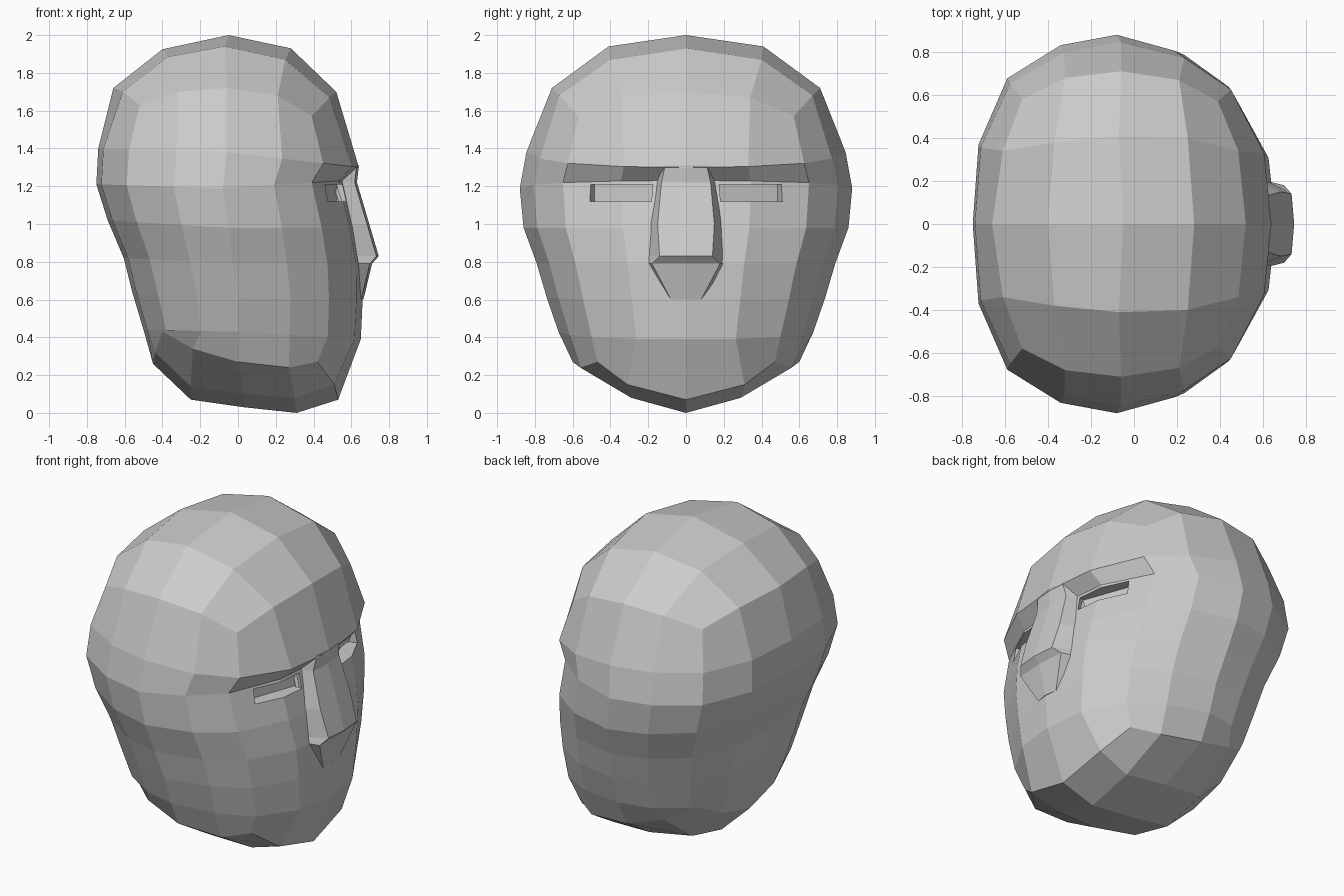
import bpy, bmesh
from math import radians
from mathutils import Matrix

if "Cube" in bpy.data.objects:
    bpy.data.objects.remove(bpy.data.objects["Cube"])


def make_object(name, bm):
    bmesh.ops.recalc_face_normals(bm, faces=bm.faces[:])
    me = bpy.data.meshes.new(name)
    bm.to_mesh(me)
    bm.free()
    ob = bpy.data.objects.new(name, me)
    bpy.context.collection.objects.link(ob)
    return ob


# Half ring, from back centre round the side to front centre (cube-sphere grid keys)
KEYS = [(-2, 0), (-2, 1), (-2, 2), (-1, 2), (0, 2), (1, 2), (2, 2), (2, 1), (2, 0)]
SECTION = [(-1, 0), (-.96, .42), (-.76, .77), (-.39, .945), (0, 1),
           (.42, .915), (.73, .74), (.95, .39), (1, 0)]

# Rings: centre x, front x, front z, half width, side z, back x, back z
RINGS = [(-.06, .64, 1.30, .845, 1.38, -.74, 1.40),
         (-.08, .565, 1.23, .88, 1.19, -.75, 1.21),
         (-.05, .625, .98, .86, .98, -.69, 1.02),
         (-.03, .66, .79, .79, .79, -.605, .82),
         (0, .66, .60, .737, .61, -.56, .64),
         (0, .65, .39, .675, .43, -.50, .44)]

# Rims of the crown and jaw caps
CROWN = [(-.66, 0, 1.72), (-.61, .34, 1.70), (-.52, .58, 1.63), (-.32, .68, 1.70),
         (-.06, .71, 1.72), (.21, .67, 1.68), (.39, .57, 1.57), (.485, .34, 1.67), (.52, 0, 1.70)]
JAW = [(-.45, 0, .26), (-.44, .25, .32), (-.40, .47, .43), (-.24, .56, .34),
       (0, .60, .27), (.27, .56, .24), (.42, .47, .27), (.51, .31, .15), (.53, 0, .07)]

# Inner cap points keyed by grid position
CROWN_IN = {(-1, 0): (-.40, 0, 1.925), (0, 0): (-.05, 0, 2), (1, 0): (.28, 0, 1.93),
            (-1, 1): (-.37, .38, 1.885), (0, 1): (-.07, .41, 1.94), (1, 1): (.25, .40, 1.87)}
JAW_IN = {(-1, 0): (-.25, 0, .07), (0, 0): (.03, 0, .03), (1, 0): (.31, 0, 0),
          (-1, 1): (-.25, .29, .14), (0, 1): (.03, .32, .10), (1, 1): (.30, .29, .08)}


def ring_points(xc, xf, zf, w, zs, xb, zb):
    pts = []
    for u, v in SECTION:
        if u >= 0:
            pts.append((xc + u * (xf - xc), v * w, zs + (zf - zs) * u))
        else:
            pts.append((xc + u * (xc - xb), v * w, zs + (zb - zs) * -u))
    return pts


def add_level(bm, points):
    """Make vertices for the half set and its mirror image."""
    out = {}
    for (i, j), (x, y, z) in points.items():
        out[i, j] = bm.verts.new((x, y, z))
        if j:
            out[i, -j] = bm.verts.new((x, -y, z))
    return out


# Head shell
bm = bmesh.new()
levels = [add_level(bm, dict(zip(KEYS, p)))
          for p in [CROWN] + [ring_points(*r) for r in RINGS] + [JAW]]
loop = KEYS + [(i, -j) for i, j in KEYS[-2:0:-1]]
for a, b in zip(levels, levels[1:]):
    for k, l in zip(loop, loop[1:] + loop[:1]):
        bm.faces.new((a[k], a[l], b[l], b[k]))
for rim, inner in ((levels[0], CROWN_IN), (levels[-1], JAW_IN)):
    g = {**rim, **add_level(bm, inner)}
    for i in range(-2, 2):
        for j in range(-2, 2):
            bm.faces.new((g[i, j], g[i + 1, j], g[i + 1, j + 1], g[i, j + 1]))
head = make_object("head", bm)

# Eye sockets cut into the face
bm = bmesh.new()
for s in (1, -1):
    m = (Matrix.Translation((.535, s * .35, 1.163)) @ Matrix.Rotation(radians(20 * s), 4, 'Z')
         @ Matrix.Diagonal((.15, .34, .09, 1)))
    bmesh.ops.create_cube(bm, size=1, matrix=m)
cutter = make_object("eye_socket_cutter", bm)
cutter.hide_render = True
cutter.hide_viewport = True
mod = head.modifiers.new("eye_sockets", 'BOOLEAN')
mod.operation = 'DIFFERENCE'
mod.solver = 'EXACT'
mod.object = cutter

# Nose wedge: z, ridge x, ridge half width, base x, base half width
NOSE = [(1.31, .64, .11, .57, .14), (1.22, .63, .13, .50, .17), (1.0, .695, .15, .57, .20),
        (.83, .745, .14, .62, .20), (.79, .71, .18, .62, .20), (.60, .664, .08, .60, .11)]
bm = bmesh.new()
rows = []
for z, x, w, xb, wb in NOSE:
    e = x - .012
    rows.append([bm.verts.new(p) for p in
                 ((x, 0, z), (e, w, z), (xb, wb, z), (xb, -wb, z), (e, -w, z))])
for a, b in zip(rows, rows[1:]):
    for i in range(5):
        n = (i + 1) % 5
        bm.faces.new((a[i], a[n], b[n], b[i]))
bm.faces.new(rows[0])
bm.faces.new(rows[-1])
make_object("nose", bm)
